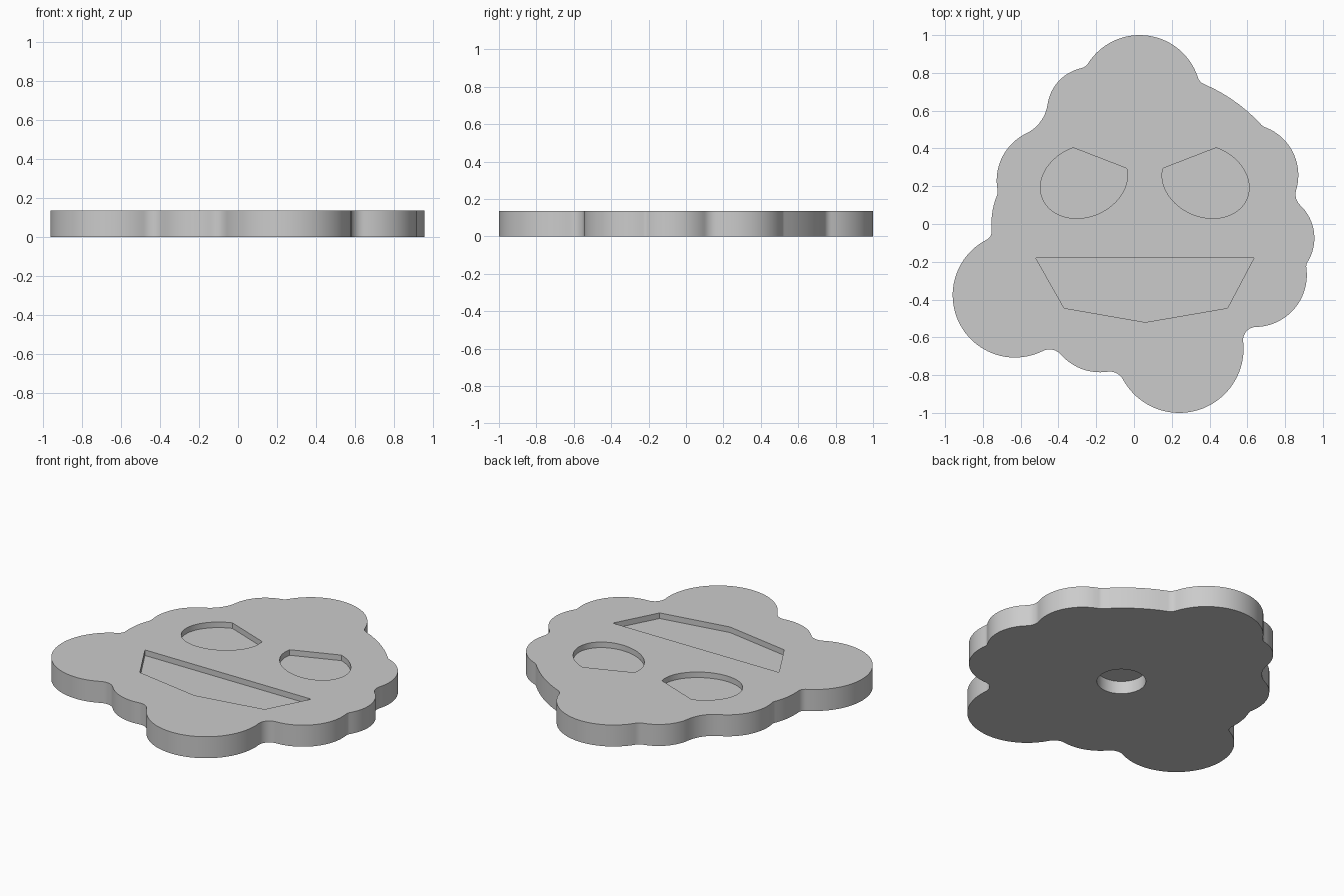
import bpy
import bmesh
from math import atan2, cos, sin, pi, radians, hypot
from mathutils import Vector

if "Cube" in bpy.data.objects:
    bpy.data.objects.remove(bpy.data.objects["Cube"], do_unlink=True)

THICK = 0.135
RECESS = 0.035
FACE_X = 0.057  # symmetry line of the face


def arc(centre, radius, start, end, step=0.07):
    """Points along an arc, both ends included."""
    count = max(2, int(abs(end - start) / step) + 1)
    angles = [start + (end - start) * i / count for i in range(count + 1)]
    return [centre + radius * Vector((cos(a), sin(a))) for a in angles]


def fillet_centre(a, b, fillet):
    """Centre of the circle touching lobes a and b from outside."""
    ra, rb = a[1] + fillet, b[1] + fillet
    along = b[0] - a[0]
    d = along.length
    along.normalize()
    reach = (d * d + ra * ra - rb * rb) / (2 * d)
    side = max(ra * ra - reach * reach, 0) ** 0.5
    return a[0] + along * reach + Vector((along.y, -along.x)) * side


def angle_to(origin, target):
    return atan2(target.y - origin.y, target.x - origin.x)


def lobed_outline(lobes):
    """Counter-clockwise chain of round lobes joined by hollow fillets."""
    n = len(lobes)
    joints = [fillet_centre(lobes[i], lobes[(i + 1) % n], lobes[i][2]) for i in range(n)]
    points = []
    for i, (centre, radius, fillet) in enumerate(lobes):
        start = angle_to(centre, joints[i - 1])
        sweep = (angle_to(centre, joints[i]) - start) % (2 * pi)
        points += arc(centre, radius, start, start + sweep)
        start = angle_to(joints[i], centre)
        sweep = (start - angle_to(joints[i], lobes[(i + 1) % n][0])) % (2 * pi)
        points += arc(joints[i], fillet, start, start - sweep, 0.15)[1:-1]
    return points


def prism(name, outline, bottom, top):
    """Extrude a flat outline between two heights."""
    bm = bmesh.new()
    base = bm.faces.new([bm.verts.new((p[0], p[1], bottom)) for p in outline])
    grown = bmesh.ops.extrude_face_region(bm, geom=[base])["geom"]
    bmesh.ops.translate(bm, vec=(0, 0, top - bottom),
                        verts=[v for v in grown if isinstance(v, bmesh.types.BMVert)])
    bmesh.ops.recalc_face_normals(bm, faces=bm.faces)
    mesh = bpy.data.meshes.new(name)
    bm.to_mesh(mesh)
    bm.free()
    obj = bpy.data.objects.new(name, mesh)
    bpy.context.collection.objects.link(obj)
    return obj


# Lobes of the plate: centre, radius, fillet to the next lobe
lobes = [(Vector((x, y)), r, f) for x, y, r, f in (
    (0.03, 0.676, 0.324, 0.06),    # top
    (-0.23, 0.6, 0.23, 0.2),       # upper left
    (-0.45, 0.23, 0.277, 0.05),
    (-0.35, 0, 0.405, 0.05),
    (-0.63, -0.377, 0.33, 0.08),   # big left
    (-0.18, -0.51, 0.275, 0.08),
    (0.24, -0.66, 0.34, 0.07),     # big bottom
    (0.64, -0.27, 0.275, 0.04),
    (0.715, -0.075, 0.24, 0.08),   # far right
    (0.598, 0.258, 0.272, 0.05),
    (0.03, -0.06, 0.87, 0.06),     # long shallow edge
)]
plate = prism("face_plate", lobed_outline(lobes), 0, THICK)

# Eyes: tilted ellipse with a straight brow cut, mirrored across the face
tilt = radians(22.6)
eye = []
for p in arc(Vector((0, 0)), 1, radians(86), radians(353)):
    u, v = 0.237 * p.x, 0.187 * p.y
    eye.append((-0.265 + u * cos(tilt) - v * sin(tilt),
                0.225 + u * sin(tilt) + v * cos(tilt)))
other_eye = [(2 * FACE_X - x, y) for x, y in eye]

# Mouth: straight upper edge, pointed lower edge
mouth = [(-0.52, -0.18), (-0.37, -0.445), (0.06, -0.52), (0.495, -0.445), (0.635, -0.18)]

# Round pocket in the underside
pocket = arc(Vector((0.06, -0.04)), 0.139, 0, 2 * pi)[:-1]

cutters = [prism(name, shape, THICK - RECESS, THICK + 0.1) for name, shape in (
    ("right_eye_cutter", eye), ("left_eye_cutter", other_eye), ("mouth_cutter", mouth))]
cutters.append(prism("pocket_cutter", pocket, -0.1, 0.08))

# Carve the recesses, then bake the result
for cutter in cutters:
    cutter.hide_render = True
    cut = plate.modifiers.new(cutter.name, "BOOLEAN")
    cut.operation = "DIFFERENCE"
    cut.solver = "EXACT"
    cut.object = cutter
bpy.context.view_layer.update()
carved = bpy.data.meshes.new_from_object(
    plate.evaluated_get(bpy.context.evaluated_depsgraph_get()))
plate.modifiers.clear()
plate.data = carved
carved.name = "face_plate"
for cutter in cutters:
    bpy.data.objects.remove(cutter, do_unlink=True)

# Single plain grey
grey = bpy.data.materials.new("plain_grey")
grey.use_nodes = True
colour = (0.6, 0.6, 0.6, 1)
grey.diffuse_color = colour
grey.node_tree.nodes["Principled BSDF"].inputs["Base Color"].default_value = colour
plate.data.materials.clear()
plate.data.materials.append(grey)

bpy.ops.object.select_all(action="DESELECT")
plate.select_set(True)
bpy.context.view_layer.objects.active = plate
bpy.ops.object.shade_smooth_by_angle(angle=radians(30))
